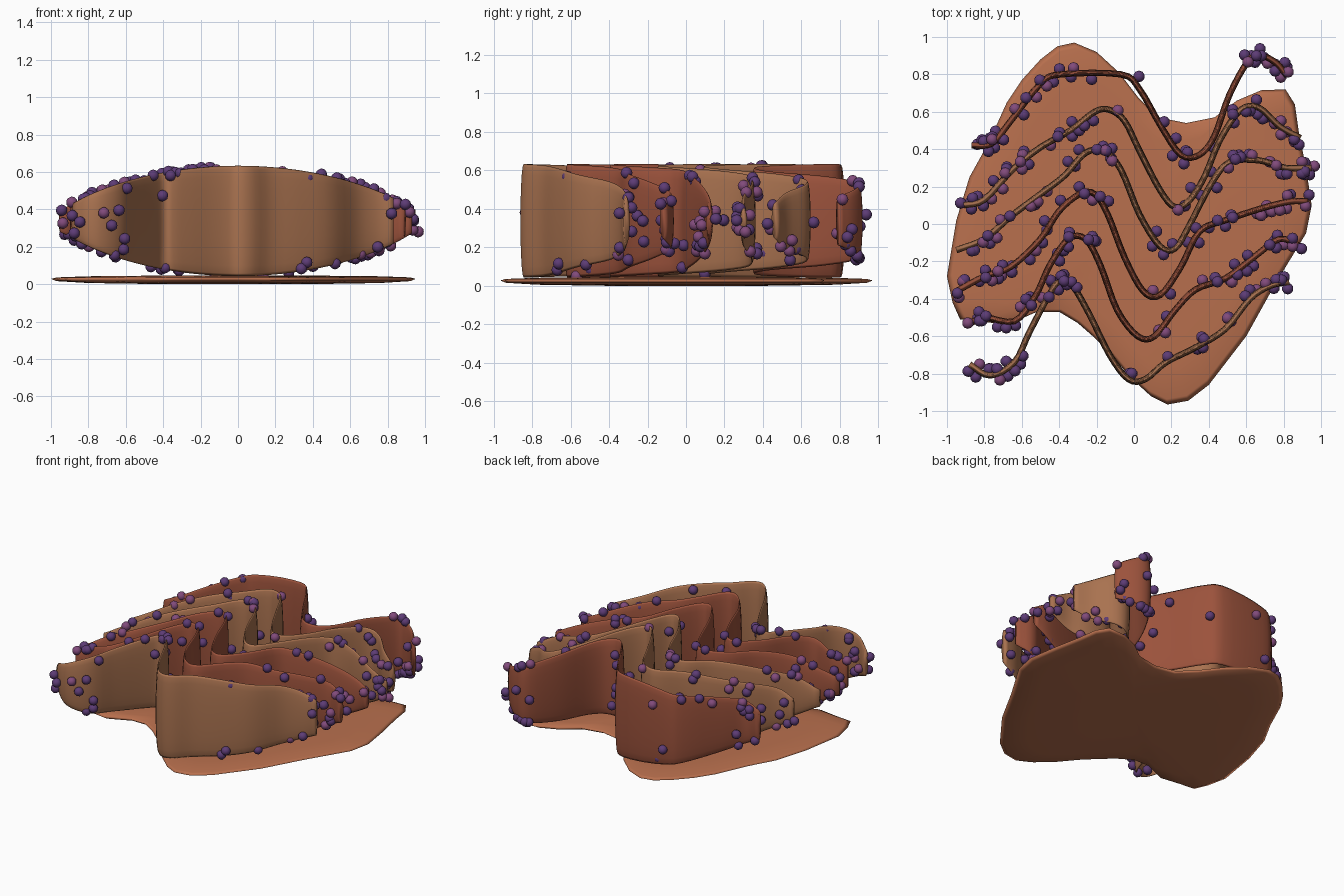
import bpy, bmesh, math, random
from mathutils import Vector, Matrix

if "Cube" in bpy.data.objects:
    bpy.data.objects.remove(bpy.data.objects["Cube"])

random.seed(7)
MID_Z = 0.338


def material(name, rgb):
    m = bpy.data.materials.new(name)
    m.diffuse_color = (*rgb, 1)
    m.use_nodes = True
    m.node_tree.nodes["Principled BSDF"].inputs["Base Color"].default_value = m.diffuse_color
    return m


TAN = material("tan", (0.40, 0.17, 0.08))
RED = material("red", (0.33, 0.085, 0.045))
ORANGE = material("orange", (0.48, 0.16, 0.075))
PURPLE = material("purple", (0.11, 0.045, 0.18))
PLUM = material("plum", (0.22, 0.07, 0.2))


def finish(bm, name, *mats):
    bmesh.ops.recalc_face_normals(bm, faces=bm.faces[:])
    for f in bm.faces:
        f.smooth = True
    me = bpy.data.meshes.new(name)
    bm.to_mesh(me)
    bm.free()
    for m in mats:
        me.materials.append(m)
    ob = bpy.data.objects.new(name, me)
    bpy.context.collection.objects.link(ob)
    return ob


def spline(pts, n=4):
    """Catmull-Rom curve through flat x, y pairs."""
    p = [Vector(pts[i:i + 2]) for i in range(0, len(pts), 2)]
    p = [2 * p[0] - p[1]] + p + [2 * p[-1] - p[-2]]
    out = []
    for a, b, c, d in zip(p, p[1:], p[2:], p[3:]):
        for k in range(n):
            t = k / n
            out.append(0.5 * (2 * b + (c - a) * t + (2 * a - 5 * b + 4 * c - d) * t * t
                              + (3 * b - a - 3 * c + d) * t ** 3))
    return out + [p[-2]]


def half_height(x):
    return max(0.06, 0.295 * max(0, 1 - x * x) ** 0.75)


def bridge(bm, r0, r1):
    n = len(r0)
    for i in range(n):
        bm.faces.new((r0[i], r0[(i + 1) % n], r1[(i + 1) % n], r1[i]))


# thin base plate: wavy outline, slightly domed both ways
OUTLINE = [-.32, .97, -.41, .95, -.5, .88, -.6, .77, -.68, .65, -.78, .43, -.88, .25, -.95, .02,
           -.97, -.1, -1, -.28, -.97, -.42, -.93, -.51, -.82, -.52, -.68, -.54, -.52, -.47,
           -.4, -.47, -.3, -.53, -.22, -.6, -.12, -.7, -.02, -.82, .09, -.92, .18, -.965,
           .29, -.945, .4, -.86, .6, -.6, .75, -.33, .92, -.05, .95, .1, .92, .3, .88, .5,
           .86, .64, .81, .72, .68, .715, .55, .66, .43, .57, .28, .54, .13, .57,
           .02, .68, -.08, .81, -.2, .92]
bm = bmesh.new()
rings = []
for s, z in ((.4, .0), (.8, .006), (.97, .016), (1, .028), (.97, .036), (.8, .042), (.4, .046)):
    rings.append([bm.verts.new((OUTLINE[i] * s, OUTLINE[i + 1] * s, z))
                  for i in range(0, len(OUTLINE), 2)])
for r0, r1 in zip(rings, rings[1:]):
    bridge(bm, r0, r1)
for ring, z in ((rings[0], 0), (rings[-1], .046)):
    c = bm.verts.new((0, 0, z))
    for i in range(len(ring)):
        bm.faces.new((ring[i - 1], ring[i], c))
finish(bm, "base_plate", ORANGE)


def sheet(idx, mat, pts):
    """Upright wavy sheet, tall in the middle and narrow at the ends, with beads."""
    path = spline(pts)
    tang = [(path[min(i + 1, len(path) - 1)] - path[max(i - 1, 0)]).normalized()
            for i in range(len(path))]
    # wall
    bm = bmesh.new()
    rings = []
    for p, t in zip(path, tang):
        h, ring = half_height(p.x), []
        for k in range(20):
            a = math.tau * k / 20
            o = 0.017 * math.cos(a)
            ring.append(bm.verts.new((p.x - t.y * o, p.y + t.x * o, MID_Z + h * math.sin(a))))
        rings.append(ring)
    for r0, r1 in zip(rings, rings[1:]):
        bridge(bm, r0, r1)
    bm.faces.new(rings[0])
    bm.faces.new(rings[-1])
    finish(bm, f"wavy_sheet_{idx}", mat)

    # beads on the gentler slopes, denser towards the ends
    bm = bmesh.new()
    count = 0
    while count < 50:
        i = random.randrange(len(path))
        p, t = path[i], tang[i]
        if abs(t.y) > 0.87 or random.random() > 0.3 + abs(p.x):
            continue
        if p.x > -0.15 and p.x < 0.45 and random.random() < 0.4:
            continue
        a = random.uniform(0, math.tau)
        o = 0.036 * math.cos(a)
        along = random.uniform(-.02, .02)
        pos = (p.x - t.y * o + t.x * along, p.y + t.x * o + t.y * along,
               MID_Z + half_height(p.x) * math.sin(a))
        start = len(bm.faces)
        bmesh.ops.create_icosphere(bm, subdivisions=2, radius=0.031,
                                   matrix=Matrix.Translation(pos))
        bm.faces.ensure_lookup_table()
        plum = int(random.random() < 0.15 + 0.4 * abs(p.x) ** 3)
        for f in bm.faces[start:]:
            f.material_index = plum
        count += 1
    finish(bm, f"beads_{idx}", PURPLE, PLUM)


# six sheets, back to front
sheet(1, RED, [-.87, .42, -.76, .43, -.66, .55, -.5, .75, -.39, .8, -.07, .8, .03, .72, .14, .53,
               .25, .37, .35, .37, .43, .47, .51, .69, .61, .87, .68, .9, .76, .86, .82, .79])
sheet(2, TAN, [-.91, .1, -.8, .13, -.65, .29, -.5, .41, -.34, .5, -.21, .6, -.13, .61, -.05, .55,
               .03, .39, .14, .18, .22, .09, .3, .13, .38, .26, .46, .45, .57, .61, .67, .62,
               .78, .52, .89, .46])
sheet(3, TAN, [-.95, -.14, -.8, -.08, -.66, .04, -.5, .16, -.37, .26, -.26, .38, -.16, .39,
               -.07, .29, .03, .05, .14, -.12, .22, -.13, .3, 0, .41, .21, .51, .33, .67, .34,
               .81, .3, .95, .3])
sheet(4, RED, [-.95, -.36, -.8, -.28, -.66, -.23, -.5, -.08, -.4, .07, -.29, .16, -.21, .16,
               -.14, .05, -.05, -.18, .05, -.36, .14, -.38, .25, -.23, .35, -.04, .49, .02,
               .67, .08, .83, .12, .93, .12])
sheet(5, RED, [-.89, -.54, -.8, -.5, -.64, -.52, -.53, -.39, -.45, -.22, -.35, -.08, -.26, -.08,
               -.18, -.22, -.09, -.46, .02, -.6, .11, -.6, .22, -.46, .33, -.35, .49, -.29,
               .65, -.17, .78, -.08, .89, -.12])
sheet(6, TAN, [-.88, -.75, -.77, -.81, -.64, -.74, -.56, -.58, -.46, -.39, -.4, -.31, -.33, -.33,
               -.24, -.48, -.13, -.7, -.03, -.83, .06, -.83, .17, -.74, .33, -.66, .49, -.56,
               .62, -.4, .73, -.33, .83, -.31])
